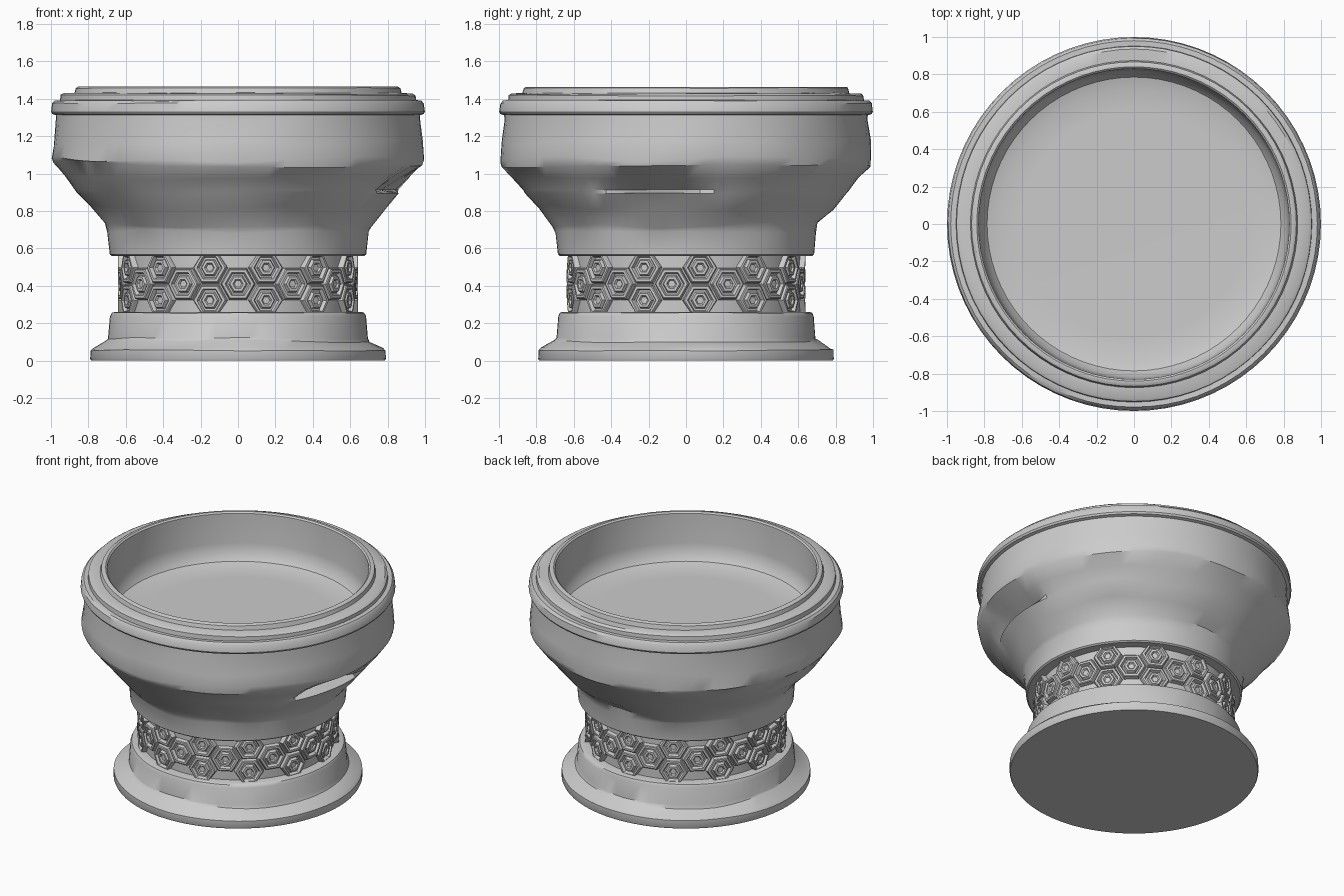
import bpy, bmesh, math, random
from mathutils import Vector

random.seed(4)
if "Cube" in bpy.data.objects:
    bpy.data.objects.remove(bpy.data.objects["Cube"], do_unlink=True)

stone = bpy.data.materials.new("grey stone")
stone.use_nodes = True
grey = (0.6, 0.6, 0.6, 1)
stone.diffuse_color = grey
stone.node_tree.nodes["Principled BSDF"].inputs["Base Color"].default_value = grey
SEGMENTS = 72
TAU = math.tau


def finish(bm, name, angle=35):
    bmesh.ops.recalc_face_normals(bm, faces=bm.faces)
    mesh = bpy.data.meshes.new(name)
    bm.to_mesh(mesh)
    bm.free()
    obj = bpy.data.objects.new(name, mesh)
    bpy.context.collection.objects.link(obj)
    mesh.materials.append(stone)
    bpy.ops.object.select_all(action="DESELECT")
    obj.select_set(True)
    bpy.context.view_layer.objects.active = obj
    bpy.ops.object.shade_smooth_by_angle(angle=math.radians(angle))
    return obj


def around(theta, r, z):
    """Point at angle theta from the front, turning towards +x."""
    return Vector((r * math.sin(theta), -r * math.cos(theta), z))


def wobble(amount, knots=14):
    """Piecewise linear random offset round the circle, giving broad chiselled facets."""
    vals = [random.uniform(-amount, amount) for _ in range(knots)]

    def at(i):
        k = i / SEGMENTS * knots
        a = int(k)
        return vals[a] + (vals[(a + 1) % knots] - vals[a]) * (k - a)
    return at


def lathe(name, profile, shape=None):
    """Spin (radius, height, roughness) rows; the first and last rows get capped."""
    bm = bmesh.new()
    rings = []
    for r, z, rough in profile:
        dr, dz = wobble(rough * 0.6), wobble(rough)
        ring = []
        for i in range(SEGMENTS):
            theta = TAU * i / SEGMENTS
            rr, zz = r - abs(dr(i)), z + dz(i)
            if shape:
                rr, zz = shape(theta, rr, zz)
            ring.append(bm.verts.new(around(theta, rr, zz)))
        rings.append(ring)
    for low, high in zip(rings, rings[1:]):
        for i in range(SEGMENTS):
            j = (i + 1) % SEGMENTS
            bm.faces.new((low[i], low[j], high[j], high[i]))
    bm.faces.new(rings[0])
    bm.faces.new(rings[-1])
    return finish(bm, name)


def chip(theta, r, z):
    """Broken flake on the right flank with a flat ledge below it."""
    near = max(0, 1 - abs(math.degrees(theta) - 78) / 20)
    if 0.9 < z < 1.03 and r > 0.8:
        r -= 0.09 * min(1, near * 2) * (1.05 - z) / 0.13
    return r, z


# Foot with flared skirt
lathe("foot", [
    (0.785, 0, 0), (0.79, 0.01, 0), (0.79, 0.055, 0.004), (0.775, 0.068, 0.005),
    (0.705, 0.105, 0.01), (0.695, 0.12, 0.006), (0.685, 0.235, 0.004),
    (0.675, 0.255, 0.003), (0.66, 0.26, 0), (0.58, 0.26, 0)])

# Plain neck behind the honeycomb
lathe("neck", [(0.612, 0.25, 0), (0.612, 0.58, 0)])

# Bowl: collar, chiselled flank, stepped rim, hollow inside
lathe("bowl", [
    (0.58, 0.56, 0), (0.675, 0.56, 0), (0.685, 0.568, 0), (0.70, 0.69, 0.012),
    (0.715, 0.725, 0.022), (0.795, 0.82, 0.018), (0.86, 0.895, 0.004),
    (0.872, 0.912, 0.004), (0.93, 0.98, 0.014), (0.99, 1.05, 0.02),
    (0.997, 1.075, 0.02), (0.99, 1.16, 0.02), (0.975, 1.28, 0.008),
    (0.972, 1.312, 0), (0.992, 1.318, 0), (0.999, 1.33, 0), (0.994, 1.375, 0.003),
    (0.98, 1.39, 0.003), (0.952, 1.392, 0.002), (0.95, 1.418, 0.004),
    (0.935, 1.427, 0.003), (0.875, 1.43, 0.003), (0.868, 1.457, 0.003),
    (0.855, 1.464, 0), (0.84, 1.464, 0), (0.83, 1.455, 0), (0.825, 1.25, 0),
    (0.815, 1.18, 0), (0.785, 1.14, 0), (0.72, 1.122, 0), (0.6, 1.12, 0)], chip)

# Honeycomb band: three staggered rows of framed hexagon bosses
COLUMNS = 13
MID, ROW, BAND_R = 0.41, 0.087, 0.64
TOP, BOTTOM = 0.565, 0.255
pitch = TAU / COLUMNS
# size of each hexagonal step and its radius from the axis
STEPS = [(0.1, 0.605), (0.091, 0.637), (0.085, 0.641), (0.07, 0.641), (0.062, 0.62),
         (0.052, 0.62), (0.043, 0.638), (0.028, 0.638), (0.02, 0.628)]
bm = bmesh.new()
for row in (-1, 0, 1):
    for col in range(COLUMNS):
        centre = (col + 0.5 * abs(row)) * pitch
        rings = []
        for size, r in STEPS:
            ring = []
            for k in range(6):
                a = TAU * k / 6
                z = MID + row * ROW + size * math.sin(a)
                z = min(TOP, max(BOTTOM, z))
                ring.append(bm.verts.new(around(centre + size * math.cos(a) / BAND_R, r, z)))
            rings.append(ring)
        for outer, inner in zip(rings, rings[1:]):
            for k in range(6):
                n = (k + 1) % 6
                bm.faces.new((outer[k], outer[n], inner[n], inner[k]))
        bm.faces.new(rings[-1])
finish(bm, "honeycomb_band", 25)
